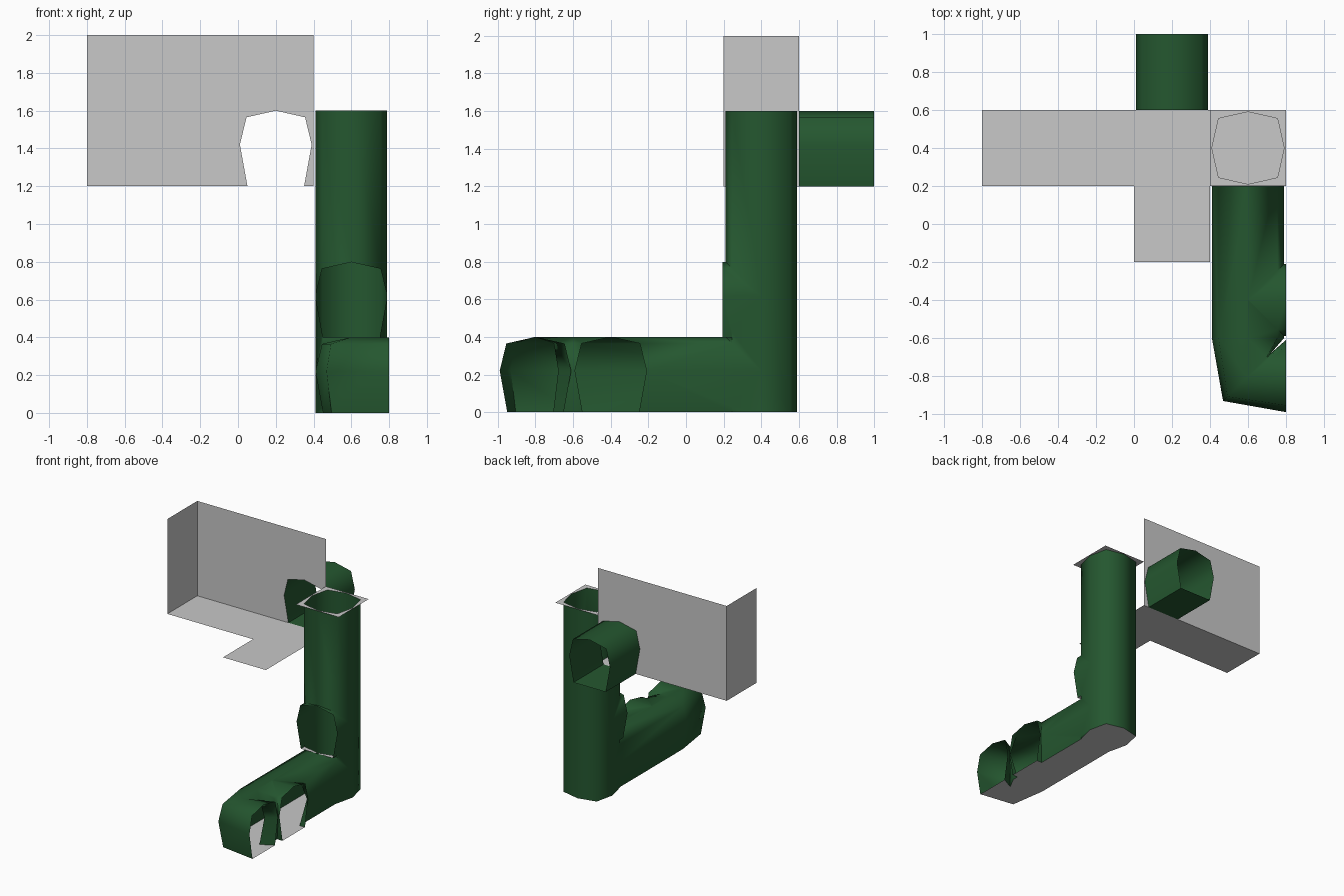
import bpy, bmesh, math

if "Cube" in bpy.data.objects:
    bpy.data.objects.remove(bpy.data.objects["Cube"])

def material(name, color):
    m = bpy.data.materials.new(name)
    m.diffuse_color = (*color, 1)
    m.use_nodes = True
    m.node_tree.nodes["Principled BSDF"].inputs["Base Color"].default_value = m.diffuse_color
    return m

GREY = material("light grey", (0.58, 0.58, 0.58))
GREEN = material("dark green", (0.018, 0.095, 0.029))

# Arch cross-section (sideways, height) and eight-sided shaft section
ARCH = [(-.15, 0), (-.19, .22), (-.155, .365), (0, .4), (.155, .365), (.19, .22), (.15, 0)]
OCT = [(0, -.19), (.155, -.155), (.19, 0), (.155, .155), (0, .19), (-.155, .155), (-.19, 0), (-.155, -.155)]

def make(name, verts, faces, mats):
    me = bpy.data.meshes.new(name)
    me.from_pydata(verts, [], faces)
    for m in mats:
        me.materials.append(m)
    ob = bpy.data.objects.new(name, me)
    bpy.context.collection.objects.link(ob)
    return ob

def ring(ox, oy, sx, sy, z=0):
    """Arch section standing at (ox, oy), widened along (sx, sy)."""
    return [(ox + u * sx, oy + u * sy, z + h) for u, h in ARCH]

def sweep(name, rings, mats, caps=True):
    n = len(rings[0])
    faces = [(r * n + i, r * n + (i + 1) % n, (r + 1) * n + (i + 1) % n, (r + 1) * n + i)
             for r in range(len(rings) - 1) for i in range(n)]
    if caps:
        faces += [tuple(range(n))[::-1], tuple(range((len(rings) - 1) * n, len(rings) * n))]
    ob = make(name, [v for r in rings for v in r], faces, mats)
    bm = bmesh.new()
    bm.from_mesh(ob.data)
    bmesh.ops.recalc_face_normals(bm, faces=bm.faces)
    bm.to_mesh(ob.data)
    bm.free()
    return ob

def smooth(ob):
    bpy.ops.object.select_all(action='DESELECT')
    ob.select_set(True)
    bpy.context.view_layer.objects.active = ob
    bpy.ops.object.shade_smooth_by_angle(angle=math.radians(70))

# Tunnel with bend, side opening, vertical shaft and shaft window
c = math.sqrt(.5)
tunnel = sweep("tunnel_and_shaft", [
    ring(.6, .4, 1, 0), ring(.6, -.6, 1, 0),
    ring(.8 - .29 * c, -.6 - .29 * c, .94 * c, .94 * c),
    ring(.8, -.8, 0, 1)], [GREEN, GREY])
parts = [
    sweep("shaft", [[(.6 + x, .4 + y, z) for x, y in OCT] for z in (0, 1.6)], [GREEN]),
    sweep("side_opening", [ring(.601, -.4, 0, 1), ring(.8, -.4, 0, 1)], [GREEN]),
    sweep("window", [ring(.6, .4, 1, 0, .398), ring(.6, .195, 1, 0, .398)], [GREEN]),
]
for p in parts:
    mod = tunnel.modifiers.new("join", 'BOOLEAN')
    mod.operation, mod.solver, mod.object = 'UNION', 'EXACT', p
dg = bpy.context.evaluated_depsgraph_get()
joined = bpy.data.meshes.new_from_object(tunnel.evaluated_get(dg))
tunnel.modifiers.clear()
tunnel.data = joined
for p in parts:
    bpy.data.objects.remove(p)
joined.materials.clear()
joined.materials.append(GREEN)
joined.materials.append(GREY)

# Open the ends, and make the floors grey
bm = bmesh.new()
bm.from_mesh(joined)
bm.normal_update()
ends = []
for f in bm.faces:
    co = [v.co for v in f.verts]
    if (all(v.x > .799 for v in co) or all(v.z > 1.599 for v in co)
            or all(.19 < v.y < .199 and v.z > .39 for v in co)):
        ends.append(f)
    f.material_index = 1 if f.normal.z < -.95 else 0
bmesh.ops.delete(bm, geom=ends, context='FACES')
bm.to_mesh(joined)
bm.free()
smooth(tunnel)

# Open arched passage behind the room
passage = sweep("rear_passage", [ring(.2, .6, 1, 0, 1.2), ring(.2, 1, 1, 0, 1.2)], [GREEN], caps=False)
smooth(passage)

# Plate around the shaft mouth
outer = [(0, -.2), (.2, -.2), (.2, 0), (.2, .2), (0, .2), (-.2, .2), (-.2, 0), (-.2, -.2)]
make("shaft_rim", [(.6 + x, .4 + y, 1.6) for x, y in OCT + outer],
     [(i, 8 + i, 8 + (i + 1) % 8, (i + 1) % 8) for i in range(8)], [GREY])

# Room: floor, left wall, back wall
make("room_floor", [(-.8, .2, 1.2), (0, .2, 1.2), (0, -.2, 1.2), (.4, -.2, 1.2),
                    (.4, .2, 1.2), (.4, .6, 1.2), (0, .6, 1.2), (-.8, .6, 1.2)],
     [(0, 1, 6, 7), (1, 4, 5, 6), (1, 2, 3, 4)], [GREY])
make("left_wall", [(-.8, .2, 1.2), (-.8, .6, 1.2), (-.8, .6, 2), (-.8, .2, 2)], [(0, 1, 2, 3)], [GREY])
make("back_wall", [(-.8, .6, 1.2), (0, .6, 1.2), (0, .6, 2), (-.8, .6, 2)], [(0, 1, 2, 3)], [GREY])

# Back wall panel with the arched doorway
frame = [(-.2, 0), (-.2, .22), (-.2, .8), (0, .8), (.2, .8), (.2, .22), (.2, 0)]
make("doorway_wall", [(.2 + u, .6, 1.2 + h) for u, h in ARCH + frame],
     [(i, i + 1, 8 + i, 7 + i) for i in range(6)], [GREY])
